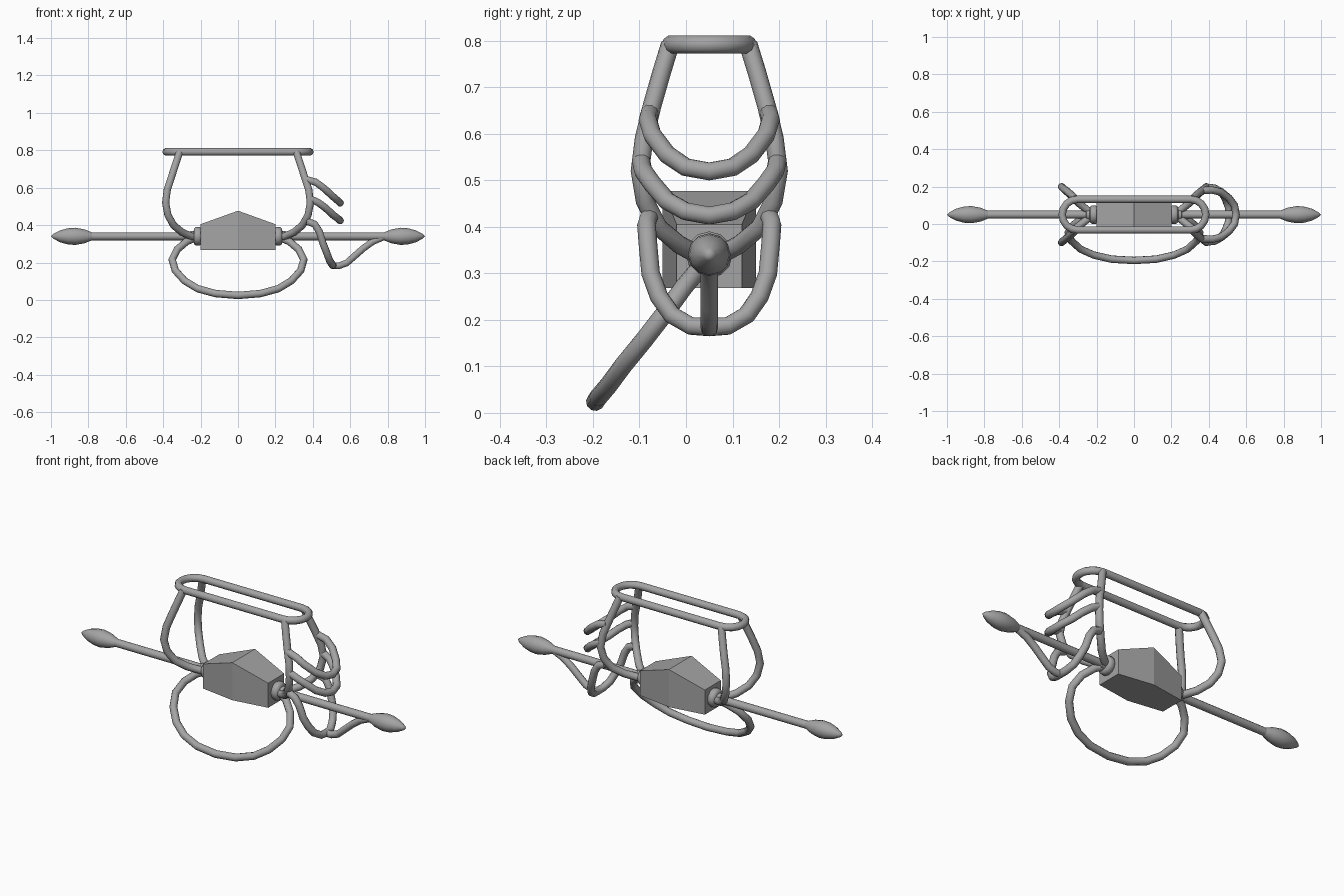
import bpy
import bmesh
import math
from mathutils import Vector

cube = bpy.data.objects.get("Cube")
if cube:
    bpy.data.objects.remove(cube, do_unlink=True)

CY, CZ = 0.05, 0.34      # axis of the main rod
R = 0.02                 # tube radius

grey = bpy.data.materials.new("plain_grey")
grey.use_nodes = True
COLOUR = (0.37, 0.37, 0.37, 1.0)
grey.diffuse_color = COLOUR
grey.node_tree.nodes["Principled BSDF"].inputs["Base Color"].default_value = COLOUR


def finish(obj, angle):
    bpy.ops.object.select_all(action='DESELECT')
    obj.select_set(True)
    bpy.context.view_layer.objects.active = obj
    if obj.type == 'CURVE':
        bpy.ops.object.convert(target='MESH')
        obj = bpy.context.view_layer.objects.active
    if not obj.data.materials:
        obj.data.materials.append(grey)
    bpy.ops.object.shade_smooth_by_angle(angle=math.radians(angle))
    return obj


def tube(name, points, radius=R, cyclic=False):
    """Round tube swept along a polyline."""
    curve = bpy.data.curves.new(name, 'CURVE')
    curve.dimensions = '3D'
    curve.bevel_depth = radius
    curve.bevel_resolution = 3
    curve.use_fill_caps = True
    spline = curve.splines.new('POLY')
    spline.points.add(len(points) - 1)
    for p, co in zip(spline.points, points):
        p.co = (*co, 1.0)
    spline.use_cyclic_u = cyclic
    obj = bpy.data.objects.new(name, curve)
    bpy.context.collection.objects.link(obj)
    return finish(obj, 50)


def lathe(name, profile, side, angle=50):
    """Turn an (x, radius) profile around the main rod axis."""
    bm = bmesh.new()
    verts = [bm.verts.new((side * x, CY, CZ + r)) for x, r in profile]
    edges = [bm.edges.new(pair) for pair in zip(verts, verts[1:])]
    bmesh.ops.spin(bm, geom=verts + edges, cent=(0, CY, CZ), axis=(1, 0, 0),
                   angle=math.tau, steps=12)
    bmesh.ops.remove_doubles(bm, verts=bm.verts, dist=0.0005)
    bmesh.ops.recalc_face_normals(bm, faces=bm.faces)
    return mesh_object(name, bm, angle)


def mesh_object(name, bm, angle):
    mesh = bpy.data.meshes.new(name)
    bm.to_mesh(mesh)
    bm.free()
    obj = bpy.data.objects.new(name, mesh)
    bpy.context.collection.objects.link(obj)
    return finish(obj, angle)


def mirrored_path(half, axis, centre):
    """Complete a half path whose last point lies on the mirror plane."""
    other = []
    for p in reversed(half[:-1]):
        q = list(p)
        q[axis] = 2 * centre - q[axis]
        other.append(tuple(q))
    return list(half) + other


# Central body: faceted block, tallest and deepest in the middle
bm = bmesh.new()
sections = []
for x, half, top in ((-0.2, 0.07, 0.405), (0, 0.1, 0.477), (0.2, 0.07, 0.405)):
    sections.append([bm.verts.new((x, CY + sy * half, z))
                     for sy, z in ((-1, 0.268), (1, 0.268), (1, top), (-1, top))])
for a, b in zip(sections, sections[1:]):
    for i in range(4):
        j = (i + 1) % 4
        bm.faces.new((a[i], a[j], b[j], b[i]))
bm.faces.new(sections[0])
bm.faces.new(sections[-1])
bmesh.ops.recalc_face_normals(bm, faces=bm.faces)
mesh_object("central_body", bm, 5)

# Parts repeated on both ends
arm = [(0.20, 0.00, 0.335), (0.25, 0.025, 0.34), (0.30, 0.065, 0.362),
       (0.345, 0.11, 0.40), (0.375, 0.138, 0.455), (0.387, 0.149, 0.52),
       (0.378, 0.14, 0.59), (0.355, 0.123, 0.66), (0.332, 0.103, 0.73),
       (0.312, 0.084, 0.792)]
for side, label in ((1, "left"), (-1, "right")):
    lathe(f"{label}_collar", [(0.195, 0.0), (0.195, 0.043), (0.206, 0.05), (0.224, 0.05),
                              (0.235, 0.042), (0.237, 0.03), (0.255, 0.028),
                              (0.265, 0.0)], side)
    lathe(f"{label}_rod", [(0.18, 0), (0.18, 0.021), (0.80, 0.021), (0.80, 0)], side)
    lathe(f"{label}_rod_tip", [(0.78, 0.0), (0.78, 0.021), (0.82, 0.037), (0.87, 0.046),
                               (0.91, 0.043), (0.95, 0.032), (0.985, 0.014),
                               (1.0, 0.0)], side)
    for sy, depth in ((-1, "front"), (1, "back")):
        tube(f"{label}_{depth}_arm", [(side * x, CY + sy * d, z) for x, d, z in arm])

# Top rail: stadium-shaped ring
rail = []
for side, start in ((1, -90), (-1, 90)):
    for i in range(9):
        a = math.radians(start + i * 22.5)
        rail.append((side * 0.302 + 0.082 * math.cos(a), CY + 0.082 * math.sin(a), 0.792))
tube("top_rail", rail, cyclic=True)

# Large loop hanging forward beneath the body
hoop = [(-0.22, CY, 0.335), (-0.275, 0.03, 0.312), (-0.325, -0.005, 0.27),
        (-0.352, -0.045, 0.215), (-0.335, -0.09, 0.157), (-0.285, -0.135, 0.102),
        (-0.215, -0.166, 0.06), (-0.12, -0.188, 0.034), (0, -0.195, 0.024)]
hoop = mirrored_path(hoop, 0, 0)
tube("lower_hoop", hoop)

# Guard loops on the left side, symmetric front to back
guards = {
    "upper_guard_loop": [(0.36, 0.128, 0.645), (0.415, 0.132, 0.63), (0.46, 0.122, 0.597),
                         (0.505, 0.09, 0.555), (0.537, 0.05, 0.528), (0.546, 0.0, 0.519)],
    "middle_guard_loop": [(0.387, 0.146, 0.54), (0.43, 0.142, 0.52), (0.468, 0.122, 0.492),
                          (0.507, 0.09, 0.455), (0.537, 0.05, 0.433), (0.546, 0.0, 0.424)],
    "lower_guard_loop": [(0.37, 0.130, 0.42), (0.41, 0.135, 0.405), (0.435, 0.132, 0.365),
                         (0.455, 0.126, 0.30), (0.475, 0.108, 0.25), (0.49, 0.08, 0.21),
                         (0.505, 0.04, 0.187), (0.508, 0.0, 0.184)],
}
for name, half in guards.items():
    path = mirrored_path([(x, CY - d, z) for x, d, z in half], 1, CY)
    tube(name, path)

# Brace from the lowest guard loop up to the left rod
tube("guard_brace", [(0.50, CY, 0.184), (0.54, CY, 0.183), (0.58, CY, 0.197),
                     (0.62, CY, 0.232), (0.67, CY, 0.276), (0.72, CY, 0.312),
                     (0.78, CY, 0.338)], 0.019)
